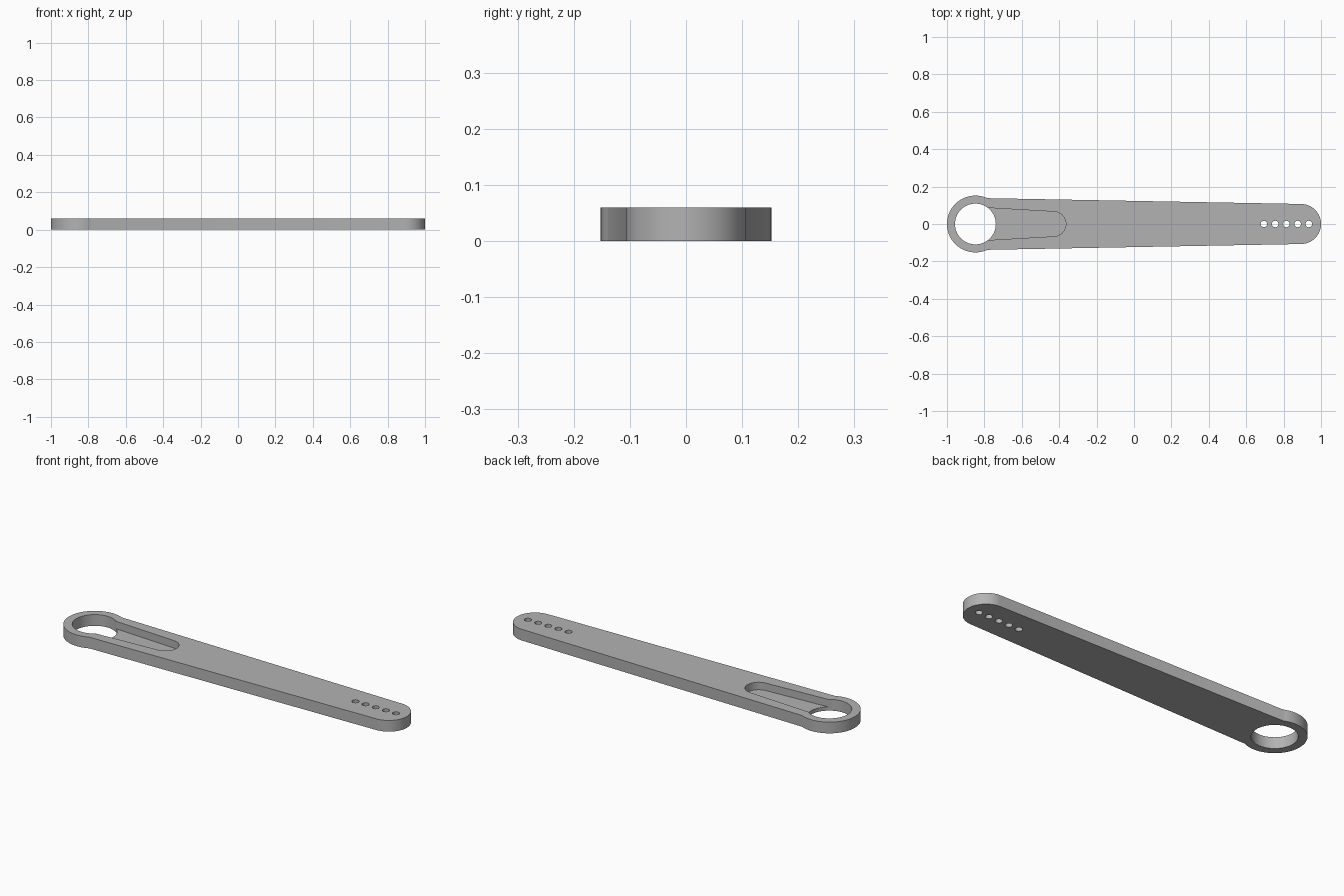
import bpy, bmesh
from math import sin, cos, pi, asin, radians

if "Cube" in bpy.data.objects:
    bpy.data.objects.remove(bpy.data.objects["Cube"])

THICK = 0.06
RING_X, RING_R, HOLE_R = -0.848, 0.152, 0.109
TIP_R = 0.107
SHOULDER_Y = 0.138
POCKET_FLOOR = 0.02

metal = bpy.data.materials.new("grey_metal")
metal.use_nodes = True
grey = (0.45, 0.45, 0.45, 1)
metal.diffuse_color = grey
metal.node_tree.nodes["Principled BSDF"].inputs["Base Color"].default_value = grey


def arc(x, r, start, end, steps):
    """Points on an arc centred on the long axis."""
    return [(x + r * cos(start + (end - start) * i / steps),
             r * sin(start + (end - start) * i / steps)) for i in range(steps + 1)]


def prism(name, outline, bottom, top):
    """Extrude a flat outline upwards into a solid."""
    bm = bmesh.new()
    face = bm.faces.new([bm.verts.new((x, y, bottom)) for x, y in outline])
    extruded = bmesh.ops.extrude_face_region(bm, geom=[face])["geom"]
    bmesh.ops.translate(bm, vec=(0, 0, top - bottom),
                        verts=[v for v in extruded if isinstance(v, bmesh.types.BMVert)])
    bmesh.ops.recalc_face_normals(bm, faces=bm.faces)
    mesh = bpy.data.meshes.new(name)
    bm.to_mesh(mesh)
    bm.free()
    mesh.materials.append(metal)
    obj = bpy.data.objects.new(name, mesh)
    bpy.context.collection.objects.link(obj)
    return obj


# Tapered arm with a ring at one end and a round tip at the other
shoulder = asin(SHOULDER_Y / RING_R)
outline = arc(RING_X, RING_R, shoulder, 2 * pi - shoulder, 72)
outline += arc(1 - TIP_R, TIP_R, radians(-89), radians(89), 40)
arm = prism("lever_arm", outline, 0, THICK)

# Cutters: ring bore, tapered pocket and row of small holes
cutters = [prism("ring_bore_cutter", arc(RING_X, HOLE_R, 0, 2 * pi, 72)[:-1], -0.1, 0.2)]
pocket = [(RING_X, 0.09), (RING_X, -0.09)] + arc(-0.43, 0.066, -pi / 2, pi / 2, 32)
cutters.append(prism("pocket_cutter", pocket, POCKET_FLOOR, 0.2))
for i in range(5):
    hole = arc(0.695 + 0.06 * i, 0.0175, 0, 2 * pi, 28)[:-1]
    cutters.append(prism("pin_hole_cutter", hole, -0.1, 0.2))

bpy.context.view_layer.objects.active = arm
arm.select_set(True)
for cutter in cutters:
    cutter.hide_render = True
    mod = arm.modifiers.new("cut", "BOOLEAN")
    mod.operation = "DIFFERENCE"
    mod.solver = "EXACT"
    mod.object = cutter
    bpy.ops.object.modifier_apply(modifier=mod.name)
    bpy.data.objects.remove(cutter)

bpy.ops.object.shade_smooth_by_angle(angle=radians(30))
